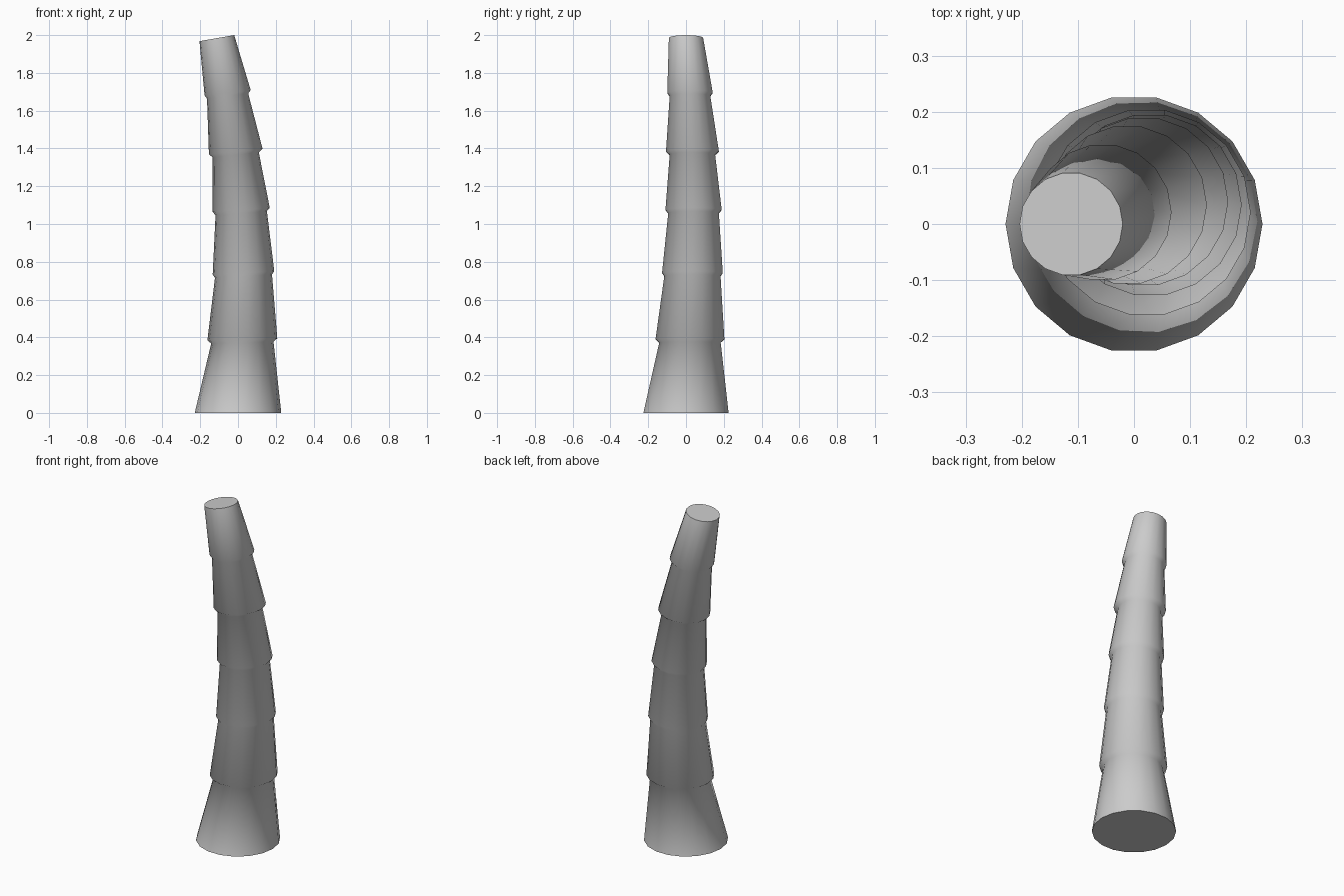
import bpy
import bmesh
from math import sin, cos, radians, tau

cube = bpy.data.objects.get("Cube")
if cube:
    bpy.data.objects.remove(cube, do_unlink=True)

SIDES = 18
NECK_DROP = 0.018

# Bark collars: x centre, y centre, z centre, collar radius, neck radius, rise to +x
COLLARS = [
    (0.023, 0.021, 0.390, 0.185, 0.165, 0.005),
    (0.029, 0.034, 0.742, 0.163, 0.151, 0.009),
    (0.017, 0.040, 1.075, 0.151, 0.136, 0.011),
    (-0.012, 0.034, 1.384, 0.142, 0.122, 0.014),
    (-0.055, 0.021, 1.695, 0.122, 0.109, 0.014),
]


def ring(bm, x, y, z, radius, rise=0.0):
    """One closed loop of vertices, tilted so that its +x side is higher."""
    verts = []
    for i in range(SIDES):
        a = tau * i / SIDES
        verts.append(bm.verts.new((x + radius * cos(a),
                                   y + radius * sin(a),
                                   z + rise * cos(a))))
    return verts


# Curved trunk: flared foot, stacked tapering segments, cut top
bm = bmesh.new()
rings = [ring(bm, 0, 0, 0, 0.229)]
for x, y, z, collar, neck, rise in COLLARS:
    rings.append(ring(bm, x, y, z - NECK_DROP, neck, rise))
    rings.append(ring(bm, x, y, z, collar, rise))
rings.append(ring(bm, -0.112, 0, 1.984, 0.092, 0.016))

for low, high in zip(rings, rings[1:]):
    for i in range(SIDES):
        j = (i + 1) % SIDES
        bm.faces.new((low[i], low[j], high[j], high[i]))
bm.faces.new(rings[0][::-1])
bm.faces.new(rings[-1])

mesh = bpy.data.meshes.new("trunk")
bm.to_mesh(mesh)
bm.free()
trunk = bpy.data.objects.new("trunk", mesh)
bpy.context.collection.objects.link(trunk)

# Plain grey bark
bark = bpy.data.materials.new("grey")
bark.use_nodes = True
color = (0.6, 0.6, 0.6, 1)
bark.diffuse_color = color
bark.node_tree.nodes["Principled BSDF"].inputs["Base Color"].default_value = color
mesh.materials.append(bark)

# Smooth sides, crisp end caps
bpy.ops.object.select_all(action="DESELECT")
trunk.select_set(True)
bpy.context.view_layer.objects.active = trunk
bpy.ops.object.shade_smooth_by_angle(angle=radians(65))
